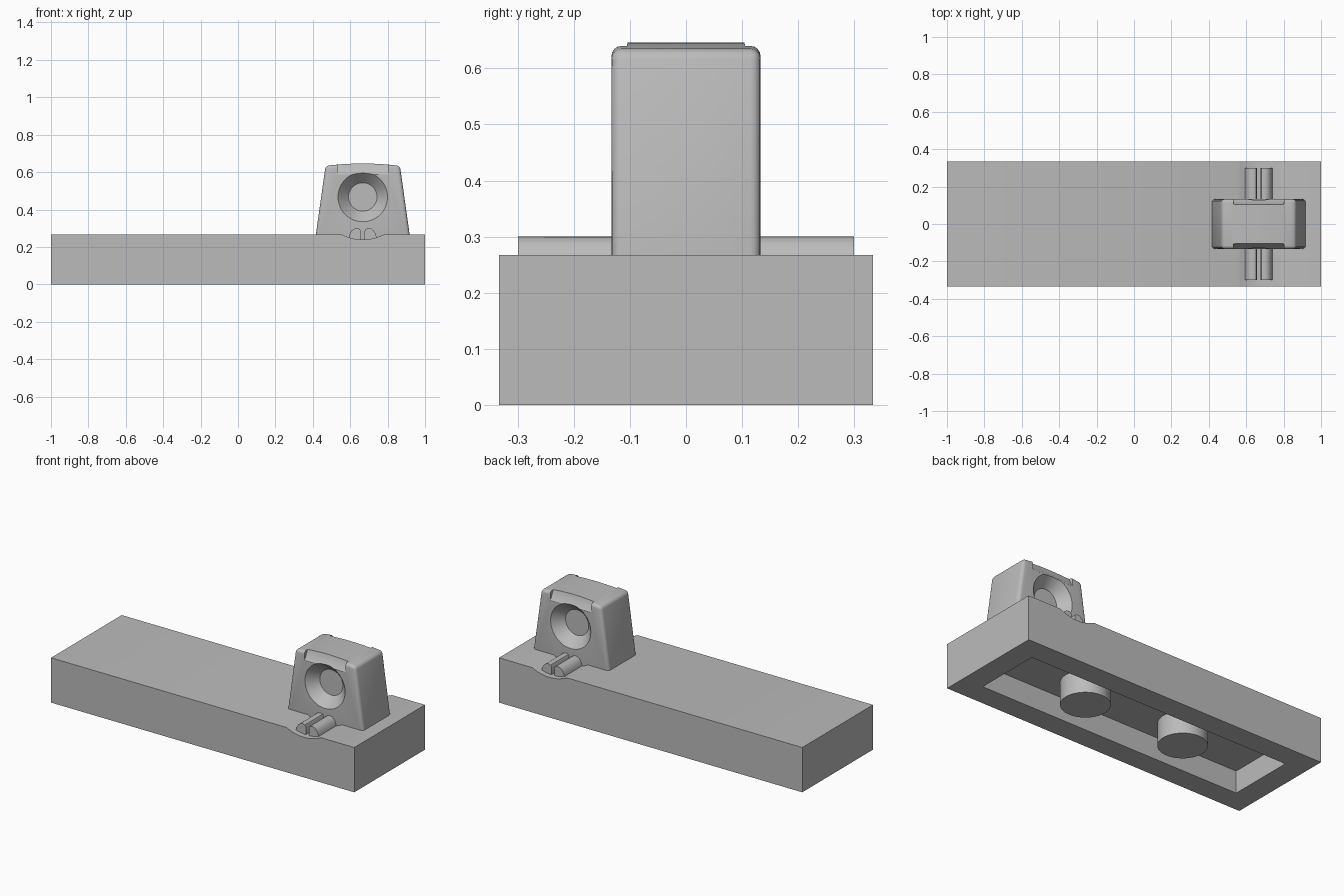
import bpy
import bmesh
from math import radians
from mathutils import Vector

old = bpy.data.objects.get("Cube")
if old:
    bpy.data.objects.remove(old, do_unlink=True)

grey = bpy.data.materials.new("light grey")
grey.use_nodes = True
colour = (0.5, 0.5, 0.5, 1)
grey.diffuse_color = colour
grey.node_tree.nodes["Principled BSDF"].inputs["Base Color"].default_value = colour

CX = 0.667      # x of the upright block
TOP = 0.267     # top of the base plate


def finish(name, bm):
    bmesh.ops.recalc_face_normals(bm, faces=bm.faces)
    mesh = bpy.data.meshes.new(name)
    bm.to_mesh(mesh)
    bm.free()
    mesh.materials.append(grey)
    obj = bpy.data.objects.new(name, mesh)
    bpy.context.collection.objects.link(obj)
    return obj


def prism(name, profile, start, end, axis="y"):
    """Extrude an (x, z) profile along y, or a (y, z) profile along x."""
    bm = bmesh.new()
    if axis == "y":
        verts = [bm.verts.new((a, start, b)) for a, b in profile]
        step = Vector((0, end - start, 0))
    else:
        verts = [bm.verts.new((start, a, b)) for a, b in profile]
        step = Vector((end - start, 0, 0))
    face = bm.faces.new(verts)
    new = bmesh.ops.extrude_face_region(bm, geom=[face])["geom"]
    bmesh.ops.translate(bm, vec=step, verts=[v for v in new if isinstance(v, bmesh.types.BMVert)])
    return finish(name, bm)


def rect(w, low, high):
    return [(-w, low), (w, low), (w, high), (-w, high)]


def cone(name, r1, r2, depth, location, tilt=0):
    bpy.ops.mesh.primitive_cone_add(vertices=48, radius1=r1, radius2=r2, depth=depth,
                                    location=location, rotation=(tilt, 0, 0))
    obj = bpy.context.object
    obj.name = name
    obj.data.materials.append(grey)
    return obj


def apply(obj, mod):
    bpy.context.view_layer.objects.active = obj
    bpy.ops.object.modifier_apply(modifier=mod.name)


def cut(obj, cutter):
    mod = obj.modifiers.new("cut", "BOOLEAN")
    mod.operation = "DIFFERENCE"
    mod.solver = "EXACT"
    mod.object = cutter
    apply(obj, mod)
    bpy.data.objects.remove(cutter, do_unlink=True)


def smooth(obj):
    bpy.ops.object.select_all(action="DESELECT")
    obj.select_set(True)
    bpy.context.view_layer.objects.active = obj
    bpy.ops.object.shade_smooth_by_angle(angle=radians(30))


# Base plate with a hollow underside and a shallow cross groove
base = prism("base_plate", rect(1, 0, TOP), -0.333, 0.333)
cut(base, prism("cavity", rect(0.867, -0.1, 0.133), -0.2, 0.2))
arc = [(CX + 0.115 * t / 5, 0.239 + 0.028 * (t / 5) ** 2) for t in range(-5, 6)]
cut(base, prism("groove", arc + [(CX + 0.115, 0.4), (CX - 0.115, 0.4)], -0.5, 0.5))
smooth(base)

# Round pins in the hollow
for side, x in (("right", -0.333), ("left", 0.333)):
    smooth(cone("pin_" + side, 0.133, 0.133, 0.15, (x, 0, 0.075)))

# Tapered upright block with a crowned top and rounded edges
crown = [(CX + 0.199 * t / 6, 0.646 - 0.013 * (t / 6) ** 2) for t in range(6, -7, -1)]
block = prism("upright_block", [(CX - 0.26, 0.2), (CX + 0.26, 0.2)] + crown, -0.133, 0.133)
bevel = block.modifiers.new("round", "BEVEL")
bevel.width = 0.018
bevel.segments = 4
bevel.limit_method = "ANGLE"
bevel.angle_limit = radians(40)
apply(block, bevel)

# Sloped notches at the top and dished recesses, front and back
notch = [(-0.134, 0.585), (-0.122, 0.602), (-0.108, 0.632), (-0.1, 0.66), (-0.16, 0.7), (-0.16, 0.585)]
for s in (1, -1):
    cut(block, prism("notch", [(s * y, z) for y, z in notch], CX - 0.135, CX + 0.135, "x"))
    # The dish reaches slightly past the face so that it cuts cleanly
    cut(block, cone("dish", 0.142, 0.076, 0.07, (CX, -s * 0.108, 0.467), radians(-90 * s)))
smooth(block)

# Pair of rounded ribs lying in the groove
rib = [(0.01, 0.2), (0.01, 0.285), (0.016, 0.296), (0.03, 0.3), (0.046, 0.297),
       (0.06, 0.286), (0.07, 0.268), (0.077, 0.24), (0.077, 0.2)]
for side, s in (("left", 1), ("right", -1)):
    smooth(prism("rib_" + side, [(CX + s * x, z) for x, z in rib], -0.3, 0.3))
